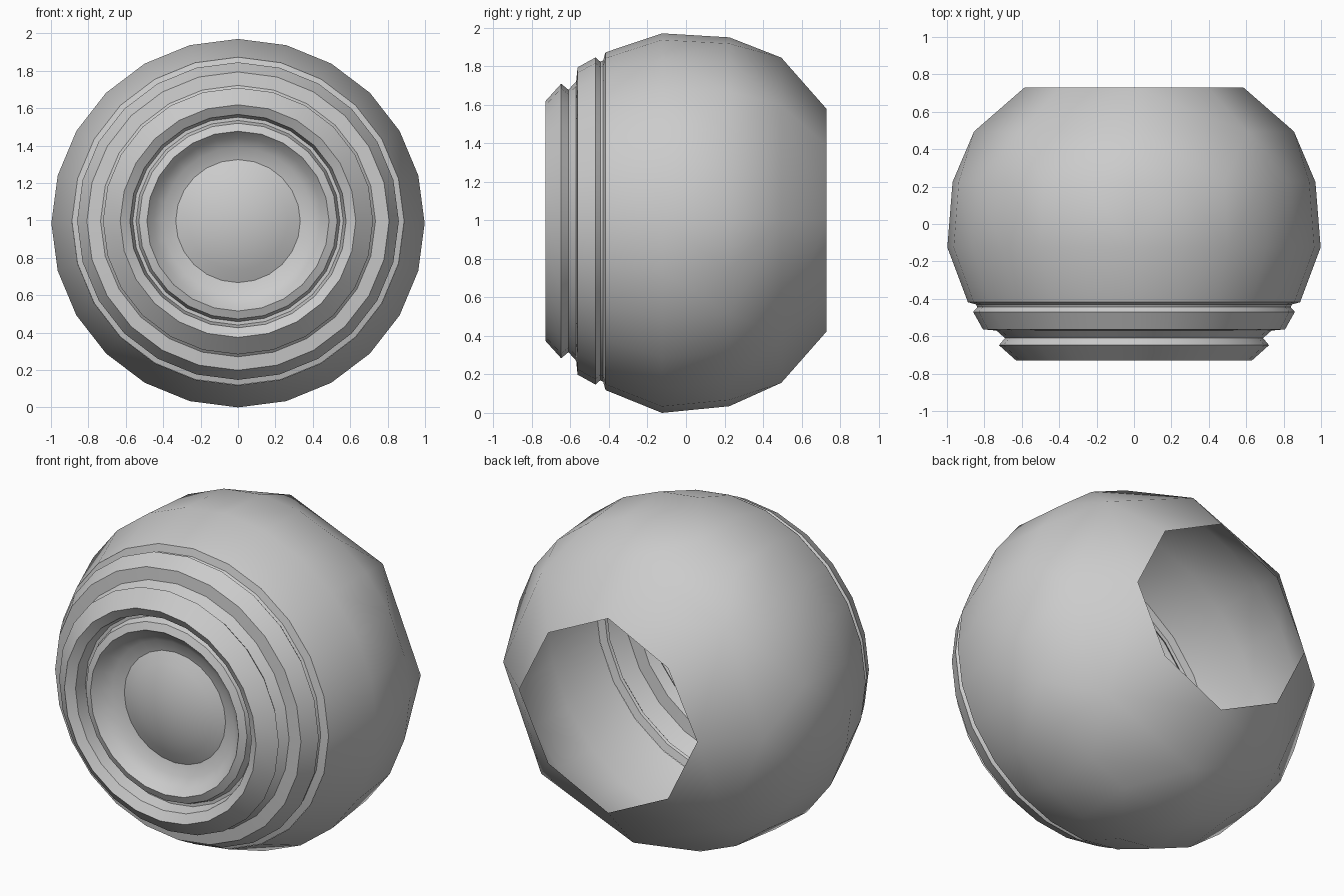
import bpy, bmesh
from math import cos, sin, pi, radians

if "Cube" in bpy.data.objects:
    bpy.data.objects.remove(bpy.data.objects["Cube"])

CZ = 0.996          # height of the lens axis


def ring(r, y, n, cz=CZ, odd=1.0):
    """Points of a ring about the y axis; odd scales every second point."""
    pts = []
    for k in range(n):
        a, q = 2 * pi * k / n, r * (odd if k % 2 else 1)
        pts.append((q * cos(a), y, cz + q * 0.987 * sin(a)))
    return pts


def finish(bm, name, angle):
    me = bpy.data.meshes.new(name)
    bm.to_mesh(me)
    bm.free()
    ob = bpy.data.objects.new(name, me)
    bpy.context.collection.objects.link(ob)
    bpy.ops.object.select_all(action='DESELECT')
    ob.select_set(True)
    bpy.context.view_layer.objects.active = ob
    bpy.ops.object.shade_smooth_by_angle(angle=radians(angle))
    return ob


def lathe(name, profile, n=24, angle=25):
    """Revolve (radius, y) points, running outside to inside, about the y axis."""
    bm = bmesh.new()
    rows = []
    for r, y in profile:
        if r == 0:
            rows.append([bm.verts.new((0, y, CZ))] * n)
        else:
            rows.append([bm.verts.new(p) for p in ring(r, y, n)])
    for a, b in zip(rows, rows[1:]):
        for j in range(n):
            k = (j + 1) % n
            quad = list(dict.fromkeys([a[j], a[k], b[k], b[j]]))
            bm.faces.new(quad)
    return finish(bm, name, angle)


# Spherical shell: rings get coarser toward the octagonal back opening
bm = bmesh.new()
for r, y, n, cz, odd in [(0.888, -0.418, 24, 0.995, 1), (0.998, -0.125, 24, 0.985, 1),
                         (0.97, 0.225, 24, 0.992, 1), (0.855, 0.495, 8, 1.0, 1),
                         (0.585, 0.73, 8, 1.0, 0.95)]:
    for p in ring(r, y, n, cz, odd):
        bm.verts.new(p)
bmesh.ops.convex_hull(bm, input=bm.verts[:])
bmesh.ops.recalc_face_normals(bm, faces=bm.faces[:])
caps = [f for f in bm.faces
        if all(v.co.y < -0.41 for v in f.verts) or all(v.co.y > 0.72 for v in f.verts)]
bmesh.ops.delete(bm, geom=caps, context='FACES')
finish(bm, "sphere_shell", 60)

# Stepped front housing with two flared collars and a narrow groove
lathe("front_housing", [
    (0.888, -0.418), (0.845, -0.43), (0.838, -0.445), (0.86, -0.47),
    (0.808, -0.563), (0.735, -0.57), (0.69, -0.61), (0.722, -0.648),
    (0.63, -0.73), (0.578, -0.70), (0.563, -0.63), (0.545, -0.63)])

# Inner ring and concave bowl
lathe("inner_ring", [(0.545, -0.63), (0.53, -0.672), (0.487, -0.69)])
lathe("lens_bowl", [(0.487, -0.69), (0.45, -0.645), (0.40, -0.61), (0.333, -0.592)],
      angle=40)

# Domed glass in the middle: a shallow spherical cap
H, R = 0.08, 0.333
S = (R * R + H * H) / (2 * H)
steps = 5
lathe("lens_dome", [(R * (1 - i / steps),
                     -0.592 - ((S * S - (R * (1 - i / steps)) ** 2) ** 0.5 - (S - H)))
                    for i in range(steps)] + [(0, -0.592 - H)], angle=45)
